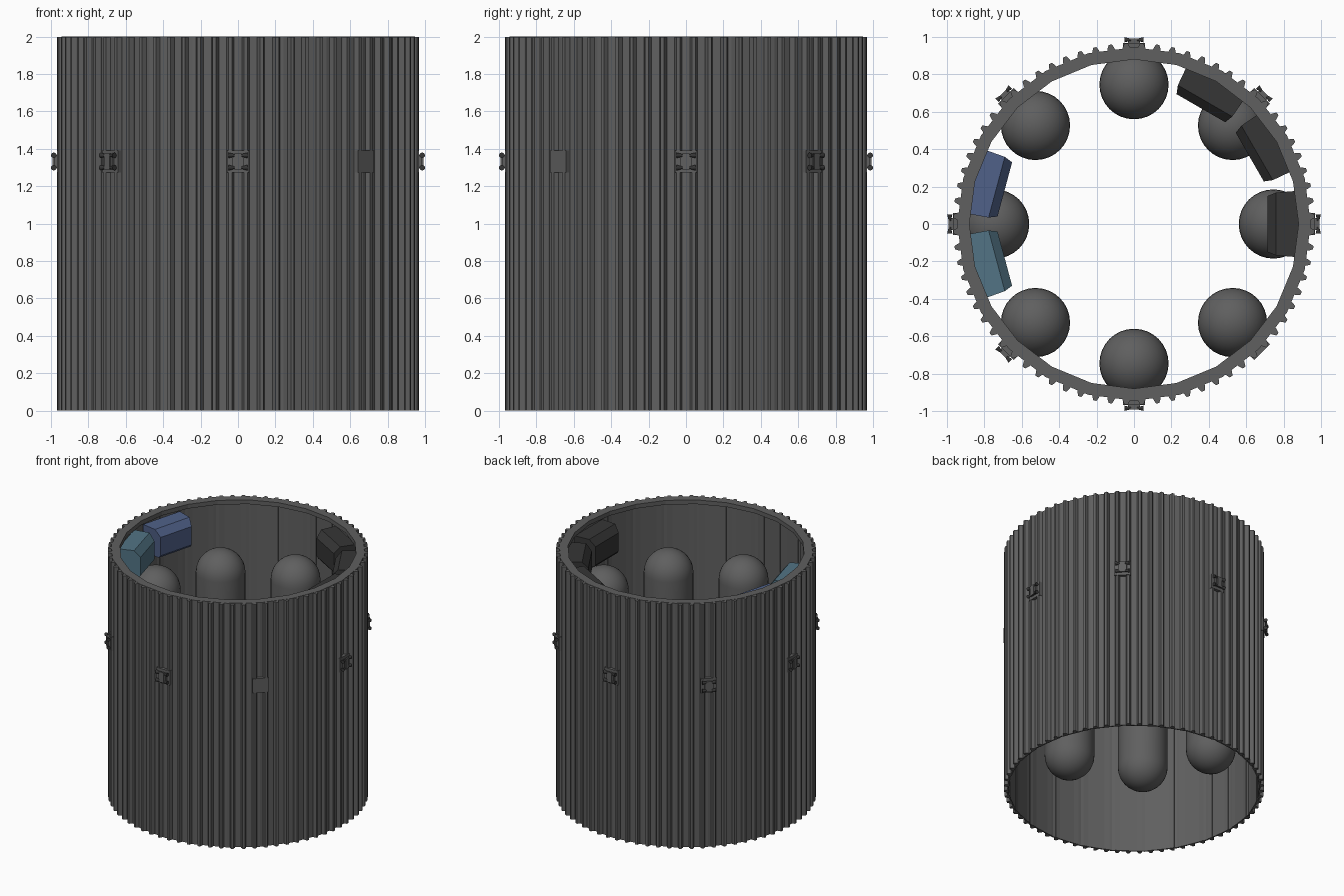
import bpy, bmesh, math
from mathutils import Matrix, Vector

if "Cube" in bpy.data.objects:
    bpy.data.objects.remove(bpy.data.objects["Cube"])

def material(name, rgb):
    m = bpy.data.materials.new(name)
    m.diffuse_color = (*rgb, 1)
    m.use_nodes = True
    m.node_tree.nodes["Principled BSDF"].inputs["Base Color"].default_value = m.diffuse_color
    return m

HULL = material("hull grey", (0.115, 0.115, 0.115))
DARK = material("dark grey", (0.037, 0.037, 0.037))
BLUE = material("slate blue", (0.08, 0.12, 0.25))
TEAL = material("dusty teal", (0.085, 0.175, 0.235))

def finish(bm, name, mat, smooth=False):
    bmesh.ops.recalc_face_normals(bm, faces=bm.faces)
    me = bpy.data.meshes.new(name)
    bm.to_mesh(me)
    bm.free()
    me.materials.append(mat)
    ob = bpy.data.objects.new(name, me)
    bpy.context.collection.objects.link(ob)
    if smooth:
        for p in me.polygons:
            p.use_smooth = True
    return ob

def lathe(name, profile, sides, mat, closed=True, at=(0, 0), smooth=False):
    """Revolve (radius, z) points round a vertical axis."""
    bm = bmesh.new()
    rings = []
    for r, z in profile:
        if r < 1e-6:
            rings.append([bm.verts.new((at[0], at[1], z))] * sides)
        else:
            rings.append([bm.verts.new((at[0] + r * math.cos(2 * math.pi * i / sides),
                                        at[1] + r * math.sin(2 * math.pi * i / sides), z))
                          for i in range(sides)])
    n = len(rings)
    for k in range(n if closed else n - 1):
        a, b = rings[k], rings[(k + 1) % n]
        for i in range(sides):
            j = (i + 1) % sides
            bm.faces.new(list(dict.fromkeys((a[i], a[j], b[j], b[i]))))
    return finish(bm, name, mat, smooth)

def prism(bm, bottom, top):
    """Close two matching outlines into a solid."""
    a = [bm.verts.new(p) for p in bottom]
    b = [bm.verts.new(p) for p in top]
    bm.faces.new(a[::-1])
    bm.faces.new(b)
    for i in range(len(a)):
        j = (i + 1) % len(a)
        bm.faces.new((a[i], a[j], b[j], b[i]))

def turn(deg):
    return Matrix.Rotation(math.radians(deg), 4, 'Z')

def box(bm, x0, x1, hy, z0, z1):
    q = [(x0, -hy), (x1, -hy), (x1, hy), (x0, hy)]
    prism(bm, [(x, y, z0) for x, y in q], [(x, y, z1) for x, y in q])

# Thin outer shell with a wider rim lip at the top
lathe("hull_shell", [(0.945, 0), (0.945, 2), (0.88, 2), (0.88, 1.965),
                     (0.935, 1.965), (0.935, 0)], 24, HULL)

# Vertical ribs around the shell
bm = bmesh.new()
for k in range(72):
    m = turn(5 * k + 2.5)
    q = [(0.928, -0.02), (0.942, -0.02), (0.967, -0.009),
         (0.967, 0.009), (0.942, 0.02), (0.928, 0.02)]
    prism(bm, [m @ Vector((x, y, 0)) for x, y in q],
          [m @ Vector((x, y, 1.998)) for x, y in q])
finish(bm, "hull_ribs", HULL)

# Eight upright capsule tanks
R = 0.185
steps = [math.radians(90 * i / 8) for i in range(9)]
capsule = [(R * math.sin(a), 0.61 - R * math.cos(a)) for a in steps]
capsule += [(R * math.cos(a), 1.475 + R * math.sin(a)) for a in steps[:-1]] + [(0, 1.475 + R)]
for k in range(8):
    a = math.radians(45 * k)
    lathe(f"tank_{k + 1}", capsule, 32, HULL, False,
          (0.745 * math.cos(a), 0.745 * math.sin(a)), True)

# Chamfered equipment boxes on the inner wall
def equipment_box(name, deg, mat):
    bm = bmesh.new()
    profile = [(0.885, 1.72, 0.178), (0.73, 1.72, 0.155), (0.715, 1.74, 0.15),
               (0.715, 1.89, 0.15), (0.76, 1.945, 0.168), (0.885, 1.945, 0.178)]
    prism(bm, [(r, -w, z) for r, z, w in profile], [(r, w, z) for r, z, w in profile])
    bm.transform(turn(deg))
    finish(bm, name, mat)

for i, (deg, mat) in enumerate([(0, DARK), (30, DARK), (60, DARK), (165, BLUE), (195, TEAL)]):
    equipment_box(f"equipment_box_{i + 1}", deg, mat)

# Mounting plates with four-nozzle thruster blocks (one plate is bare)
Z = 1.332
for k in range(8):
    bm = bmesh.new()
    box(bm, 0.935, 0.968, 0.06, Z - 0.058, Z + 0.058)
    bm.transform(turn(45 * k))
    finish(bm, f"mount_plate_{k + 1}", HULL)
    if k == 7:
        continue
    bm = bmesh.new()
    box(bm, 0.96, 0.984, 0.032, Z - 0.035, Z + 0.035)
    box(bm, 0.98, 0.992, 0.02, Z - 0.042, Z + 0.042)
    bm.transform(turn(45 * k))
    finish(bm, f"thruster_block_{k + 1}", HULL)
    bm = bmesh.new()
    for side in (-1, 1):
        for dz in (-0.033, 0.033):
            m = Matrix.Translation((0.985, side * 0.034, Z + dz)) @ \
                Matrix.Rotation(-side * math.pi / 2, 4, 'X')
            bmesh.ops.create_cone(bm, cap_ends=True, segments=10, radius1=0.006,
                                  radius2=0.015, depth=0.034, matrix=m)
    bm.transform(turn(45 * k))
    finish(bm, f"thruster_nozzles_{k + 1}", DARK)
